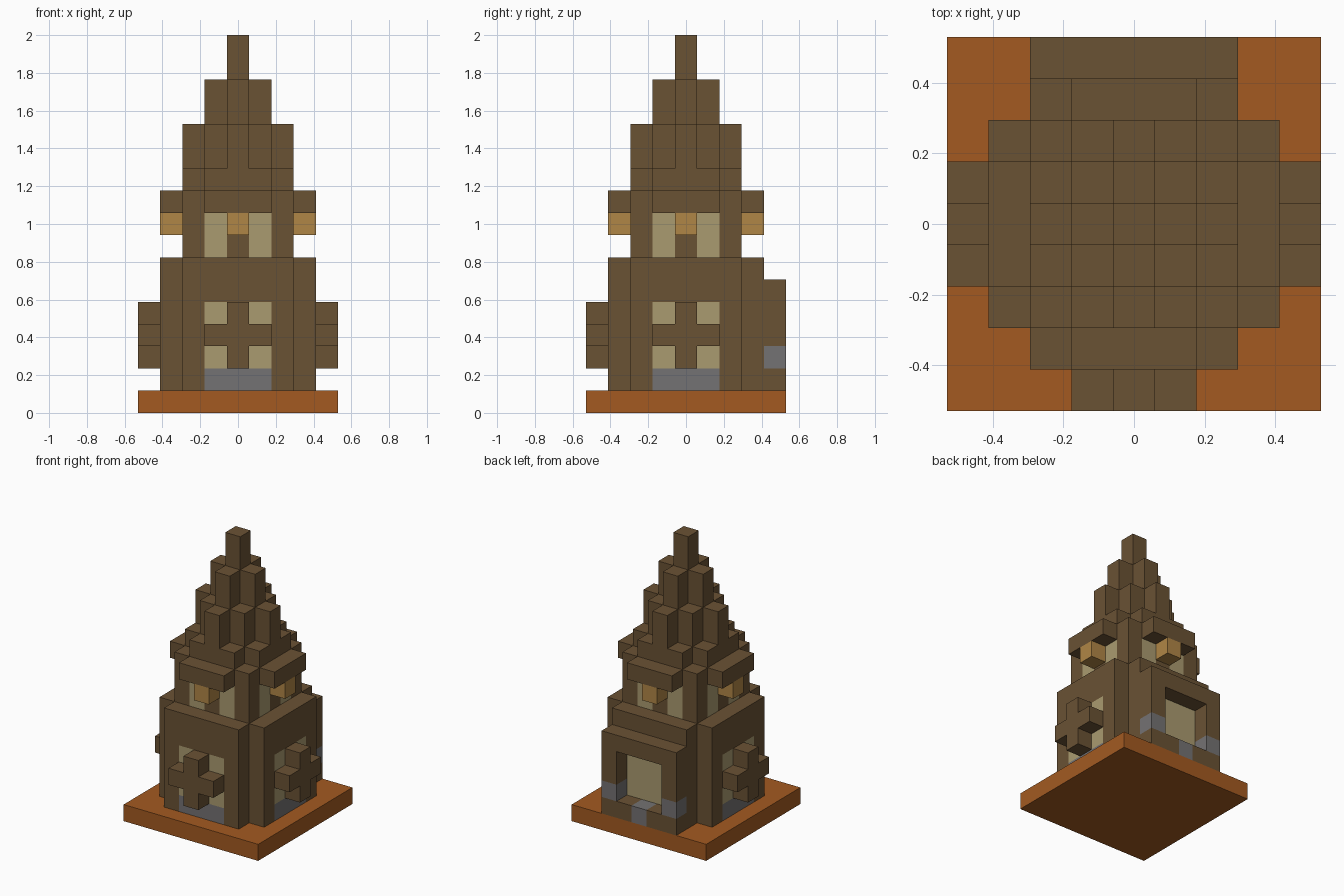
import bpy
import bmesh
from math import pi
from mathutils import Matrix, Vector

U = 2 / 17  # edge of one building block

cube = bpy.data.objects.get("Cube")
if cube:
    bpy.data.objects.remove(cube)


def material(name, srgb):
    linear = [((c / 255 + 0.055) / 1.055) ** 2.4 for c in srgb] + [1]
    mat = bpy.data.materials.new(name)
    mat.use_nodes = True
    mat.diffuse_color = linear
    mat.node_tree.nodes["Principled BSDF"].inputs["Base Color"].default_value = linear
    return mat


brown = material("dark_wood", (106, 82, 52))
orange = material("terracotta", (163, 90, 33))
cream = material("window_cream", (170, 155, 112))
grey = material("stone_grey", (116, 114, 115))
gold = material("lamp_gold", (176, 134, 70))


def part(name, mat, *boxes, turn=0):
    """Boxes given as inclusive block ranges (x, y, z), turned by quarters about z."""
    bm = bmesh.new()
    for box in boxes:
        lo, hi = zip(*[(r, r) if isinstance(r, int) else r for r in box])
        size = [b - a + 1 for a, b in zip(lo, hi)]
        centre = Vector([(a + b) / 2 for a, b in zip(lo, hi)]) + Vector((0, 0, 0.5))
        bmesh.ops.create_cube(bm, size=1, matrix=Matrix.Translation(centre) @ Matrix.Diagonal((*size, 1)))
    bm.transform(Matrix.Scale(U, 4) @ Matrix.Rotation(turn * pi / 2, 4, "Z"))
    mesh = bpy.data.meshes.new(name)
    bm.to_mesh(mesh)
    bm.free()
    mesh.materials.append(mat)
    obj = bpy.data.objects.new(name, mesh)
    bpy.context.collection.objects.link(obj)
    return obj


wide, mid = (-2, 2), (-1, 1)

# Base and tower core
part("base_slab", orange, ((-4, 4), (-4, 4), 0))
part("lower_core", brown, (wide, wide, (1, 6)))
part("upper_core", brown, (mid, mid, (7, 8)))
part("upper_ceiling", brown, (wide, wide, 9))
part("upper_corner_posts", brown, *[(x, y, (7, 8)) for x in (-2, 2) for y in (-2, 2)])

# Four sides, each built facing the front and turned into place
for turn, side in enumerate(("front", "left", "back", "right")):
    # Lower wall: posts, lintel, glazing and stone sill
    part(side + "_wall_frame", brown, (-2, -3, (1, 6)), (2, -3, (1, 6)), (mid, -3, (5, 6)), turn=turn)
    part(side + "_lower_window", cream, (mid, -3, (2, 4)), turn=turn)
    part(side + "_wall_sill", grey, (mid, -3, 1), turn=turn)
    # Upper window with its lamp and projecting beam
    part(side + "_upper_window", cream, (-1, -2, (7, 8)), (1, -2, (7, 8)), turn=turn)
    part(side + "_upper_mullion", brown, (0, -2, (7, 8)), turn=turn)
    part(side + "_lamp", gold, (0, -3, 8), turn=turn)
    part(side + "_beam", brown, (mid, -3, 9), turn=turn)
    if side != "back":
        part(side + "_window_cross", brown, (0, -4, (2, 4)), (-1, -4, 3), (1, -4, 3), turn=turn)

# Back porch with stone accents around the doorway
part("porch_frame", brown, (wide, 4, 5), *[(x, 4, z) for x in (-2, 2) for z in (1, (3, 4))],
     (-1, 4, 1), (1, 4, 1))
part("porch_stones", grey, (-2, 4, 2), (2, 4, 2), (0, 4, 1))

# Spire: columns step down two blocks for each step from the centre
for x in range(-2, 3):
    for y in range(-2, 3):
        steps = abs(x) + abs(y)
        if steps < 4:
            part("spire_column", brown, (x, y, (10, 16 - 2 * steps)))
